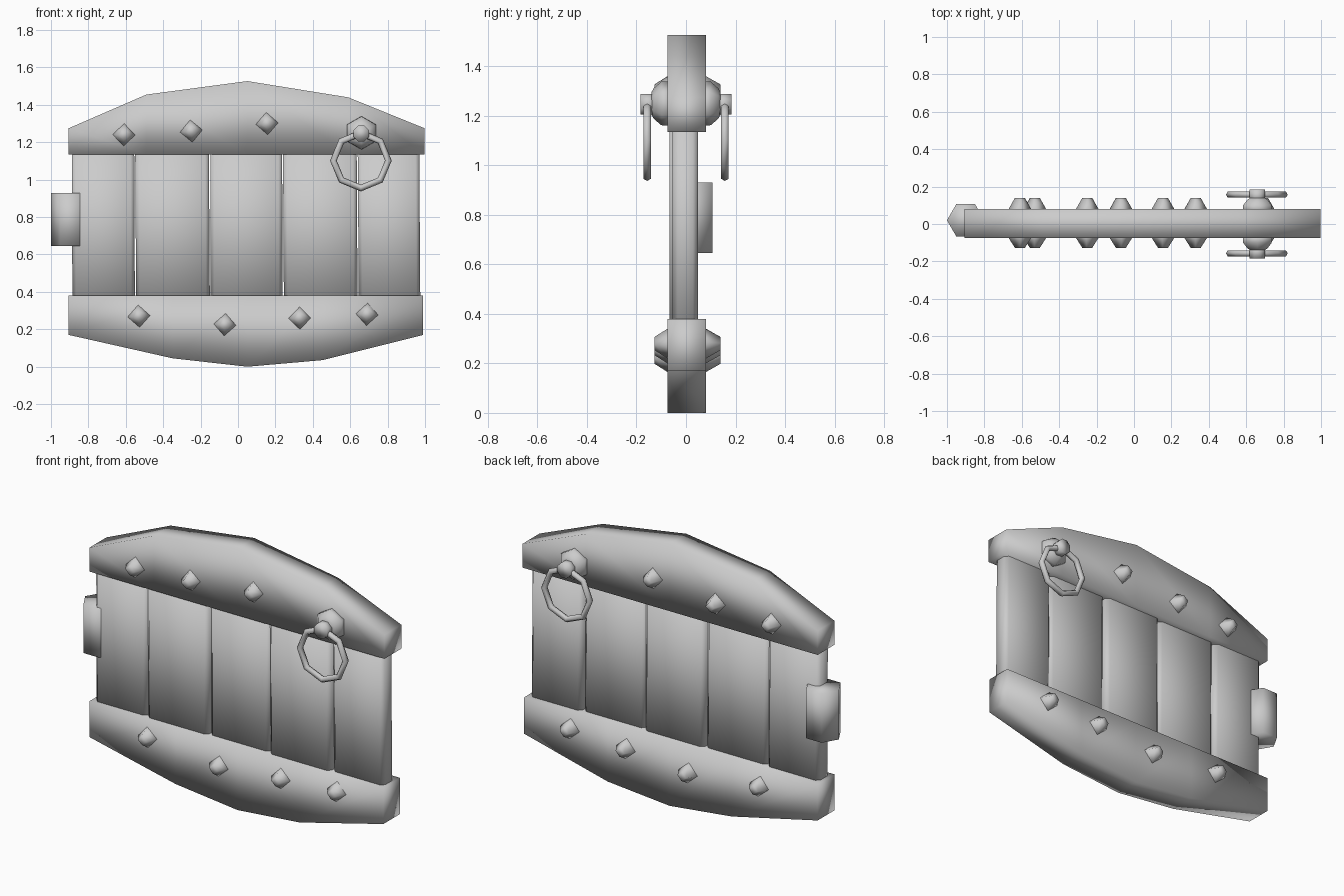
import bpy, bmesh, math, random
from mathutils import Vector

random.seed(4)
cube = bpy.data.objects.get("Cube")
if cube:
    bpy.data.objects.remove(cube)

grey = bpy.data.materials.new("plain grey")
grey.use_nodes = True
colour = (0.6, 0.6, 0.6, 1)
grey.diffuse_color = colour
grey.node_tree.nodes["Principled BSDF"].inputs["Base Color"].default_value = colour


def finish(name, bm):
    bmesh.ops.recalc_face_normals(bm, faces=bm.faces)
    for face in bm.faces:
        face.smooth = True
    mesh = bpy.data.meshes.new(name)
    bm.to_mesh(mesh)
    bm.free()
    mesh.materials.append(grey)
    obj = bpy.data.objects.new(name, mesh)
    bpy.context.collection.objects.link(obj)
    return obj


def loft(name, rings, closed=False):
    """Skin equal-sized rings of points; cap the ends unless closed."""
    bm = bmesh.new()
    loops = [[bm.verts.new(p) for p in ring] for ring in rings]
    n = len(loops[0])
    count = len(loops)
    for i in range(count if closed else count - 1):
        a, b = loops[i], loops[(i + 1) % count]
        for j in range(n):
            k = (j + 1) % n
            bm.faces.new((a[j], a[k], b[k], b[j]))
    if not closed:
        bm.faces.new(loops[0])
        bm.faces.new(loops[-1])
    return finish(name, bm)


def turned(name, x, z, side, profile, sides, turn):
    """Polygonal fitting whose axis runs along y; profile is (radius, depth)."""
    rings = []
    for radius, depth in profile:
        angles = [turn + math.tau * i / sides for i in range(sides)]
        rings.append([(x + radius * math.cos(a), side * depth,
                       z + radius * math.sin(a)) for a in angles])
    return loft(name, rings)


def band(name, straight, outline):
    """Thick strap with one straight edge and one bowed edge."""
    rings = [[(x, -0.075, straight), (x, 0.08, straight),
              (x, 0.08, z), (x, -0.075, z)] for x, z in outline]
    return loft(name, rings)


# Bowed straps
band("upper_band", 1.135,
     [(-0.905, 1.275), (-0.49, 1.455), (0.05, 1.527), (0.59, 1.44), (0.997, 1.275)])
band("lower_band", 0.38,
     [(-0.905, 0.17), (-0.35, 0.045), (0.05, 0.0), (0.45, 0.035), (0.99, 0.17)])

# Chamfered upright planks
edges = [-0.89, -0.55, -0.15, 0.24, 0.64, 0.975]
offsets = [0.0, -0.008, 0.004, -0.01, 0.003]
for i, shift in enumerate(offsets):
    left, right = edges[i] + 0.003, edges[i + 1] - 0.003
    front, back, cut = -0.057 + shift, 0.045 + shift, 0.02
    section = [(left + cut, front), (right - cut, front), (right, front + cut),
               (right, back - cut), (right - cut, back), (left + cut, back),
               (left, back - cut), (left, front + cut)]
    lean = random.uniform(-0.004, 0.004)
    loft(f"plank_{i + 1}", [[(x + s * lean, y, z) for x, y in section]
                            for s, z in ((-1, 0.25), (1, 1.22))])

# Six-sided hinge barrel
hexagon = [(-0.9 + 0.1 * math.cos(math.tau * i / 6),
            0.02 + 0.1 * math.sin(math.tau * i / 6)) for i in range(6)]
loft("hinge_barrel", [[(x, y, z) for x, y in hexagon] for z in (0.645, 0.93)])

# Studs, ring mounts and pull rings on both faces
studs = [(-0.61, 1.24), (-0.25, 1.26), (0.155, 1.3),
         (-0.53, 0.27), (-0.07, 0.225), (0.33, 0.26), (0.69, 0.28)]
for side, label in ((-1, "front"), (1, "back")):
    lift = 0.0 if side < 0 else 0.012
    for i, (x, z) in enumerate(studs):
        turned(f"{label}_stud_{i + 1}", x, z, side,
               [(0.06, 0.06), (0.06, 0.075 + lift / 2), (0.027, 0.127 + lift)],
               4, random.uniform(-0.12, 0.12))
    turned(f"{label}_ring_mount", 0.66, 1.25, side,
           [(0.09, 0.06), (0.088, 0.1), (0.062, 0.13), (0.045, 0.14)], 6, math.pi / 6)
    turned(f"{label}_ring_knob", 0.66, 1.247, side,
           [(0.045, 0.12), (0.045, 0.184)], 8, math.pi / 8)
    rings = []
    for i in range(8):
        a = math.tau * i / 8
        ring = []
        for j in range(6):
            b = math.tau * j / 6
            r = 0.147 + 0.018 * math.cos(b)
            ring.append(Vector((0.657 + r * math.cos(a),
                                side * 0.157 + 0.018 * math.sin(b),
                                1.102 + r * math.sin(a))))
        rings.append(ring)
    loft(f"{label}_pull_ring", rings, closed=True)
